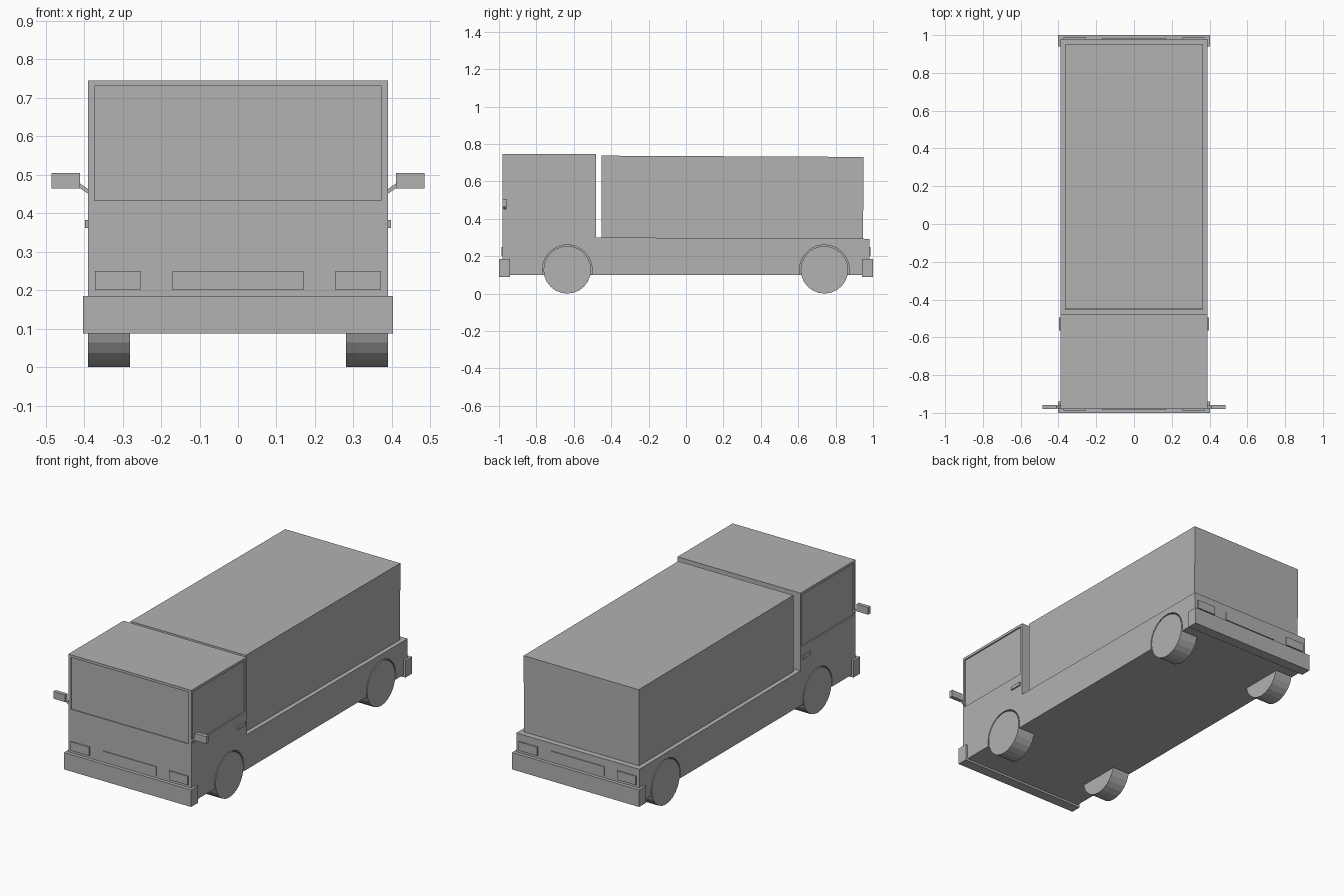
import bpy, bmesh
from math import pi, atan2, hypot
from mathutils import Matrix

cube = bpy.data.objects.get("Cube")
if cube:
    bpy.data.objects.remove(cube, do_unlink=True)

GREY = (0.445, 0.445, 0.445, 1.0)
mat = bpy.data.materials.new("plain grey")
mat.use_nodes = True
mat.diffuse_color = GREY
mat.node_tree.nodes["Principled BSDF"].inputs["Base Color"].default_value = GREY


def finish(name, bm):
    bmesh.ops.recalc_face_normals(bm, faces=bm.faces)
    mesh = bpy.data.meshes.new(name)
    bm.to_mesh(mesh)
    bm.free()
    mesh.materials.append(mat)
    ob = bpy.data.objects.new(name, mesh)
    bpy.context.collection.objects.link(ob)
    return ob


def box(name, x, y, z, tilt=None):
    """Box from (min, max) ranges, optionally turned about its own centre."""
    bm = bmesh.new()
    size = [b - a for a, b in (x, y, z)]
    mid = [(a + b) / 2 for a, b in (x, y, z)]
    m = Matrix.Translation(mid) @ (tilt or Matrix()) @ Matrix.Diagonal((*size, 1))
    bmesh.ops.create_cube(bm, size=1, matrix=m)
    return finish(name, bm)


def disc(name, x, y, z, radius, segments):
    """Cylinder lying along the x axis."""
    bm = bmesh.new()
    m = Matrix.Translation(((x[0] + x[1]) / 2, y, z)) @ Matrix.Rotation(pi / 2, 4, 'Y')
    bmesh.ops.create_cone(bm, cap_ends=True, segments=segments, radius1=radius,
                          radius2=radius, depth=abs(x[1] - x[0]), matrix=m)
    return finish(name, bm)


def side_range(s, a, b):
    return tuple(sorted((s * a, s * b)))


def cut(target, cutter):
    mod = target.modifiers.new("cut", 'BOOLEAN')
    mod.operation, mod.solver, mod.object = 'DIFFERENCE', 'EXACT', cutter
    bpy.context.view_layer.objects.active = target
    bpy.ops.object.modifier_apply(modifier=mod.name)
    bpy.data.objects.remove(cutter, do_unlink=True)


HALF = 0.39
SIDES = ((1, "left"), (-1, "right"))
AXLES = ((-0.635, "front"), (0.74, "rear"))

# Cab and low bed in one side profile, pulled across the width
profile = [(-.98, .10), (.98, .10), (.98, .293), (-.48, .30), (-.48, .745), (-.98, .745)]
bm = bmesh.new()
face = bm.faces.new([bm.verts.new((-HALF, y, z)) for y, z in profile])
new = bmesh.ops.extrude_face_region(bm, geom=[face])["geom"]
bmesh.ops.translate(bm, vec=(2 * HALF, 0, 0),
                    verts=[v for v in new if isinstance(v, bmesh.types.BMVert)])
body = finish("cab_and_bed", bm)

# Recessed windscreen, side windows and wheel arches
cut(body, box("windscreen_cutter", (-.373, .373), (-1.1, -.974), (.433, .73)))
for s, side in SIDES:
    cut(body, box("window_cutter", side_range(s, .383, .5), (-.965, -.492), (.435, .73)))
    for y, axle in AXLES:
        cut(body, disc("arch_cutter", side_range(s, .278, .5), y, .127, .133, 48))

# Cargo box, leaning very slightly with the bed
box("cargo_box", (-.365, .365), (-.452, .948), (.294, .734),
    Matrix.Rotation(-.0048, 4, 'X'))

# Bumpers, lamps and grilles at both ends
for e, end in ((-1, "front"), (1, "rear")):
    box(end + "_bumper", (-.403, .403), side_range(e, .94, 1.0), (.088, .185))
    box(end + "_grille", (-.17, .17), side_range(e, .978, .985), (.20, .25))
    for s, side in SIDES:
        box(f"{end}_{side}_lamp", side_range(s, .253, .372),
            side_range(e, .978, .987), (.20, .25))

for s, side in SIDES:
    # Wheels
    for y, axle in AXLES:
        disc(f"{axle}_{side}_wheel", side_range(s, .28, .39), y, .127, .127, 24)
    # Door handle: grip on a short stem
    box(side + "_handle", side_range(s, .389, .398), (-.565, -.495), (.362, .382))
    # Mirror head on a slanted arm
    box(side + "_mirror", side_range(s, .41, .485), (-.98, -.958), (.464, .505))
    dx, dz = .032, .022
    length = hypot(dx, dz)
    cx = s * .40
    box(side + "_mirror_arm", (cx - length / 2, cx + length / 2), (-.976, -.962),
        (.459, .469), Matrix.Rotation(-s * atan2(dz, dx), 4, 'Y'))
